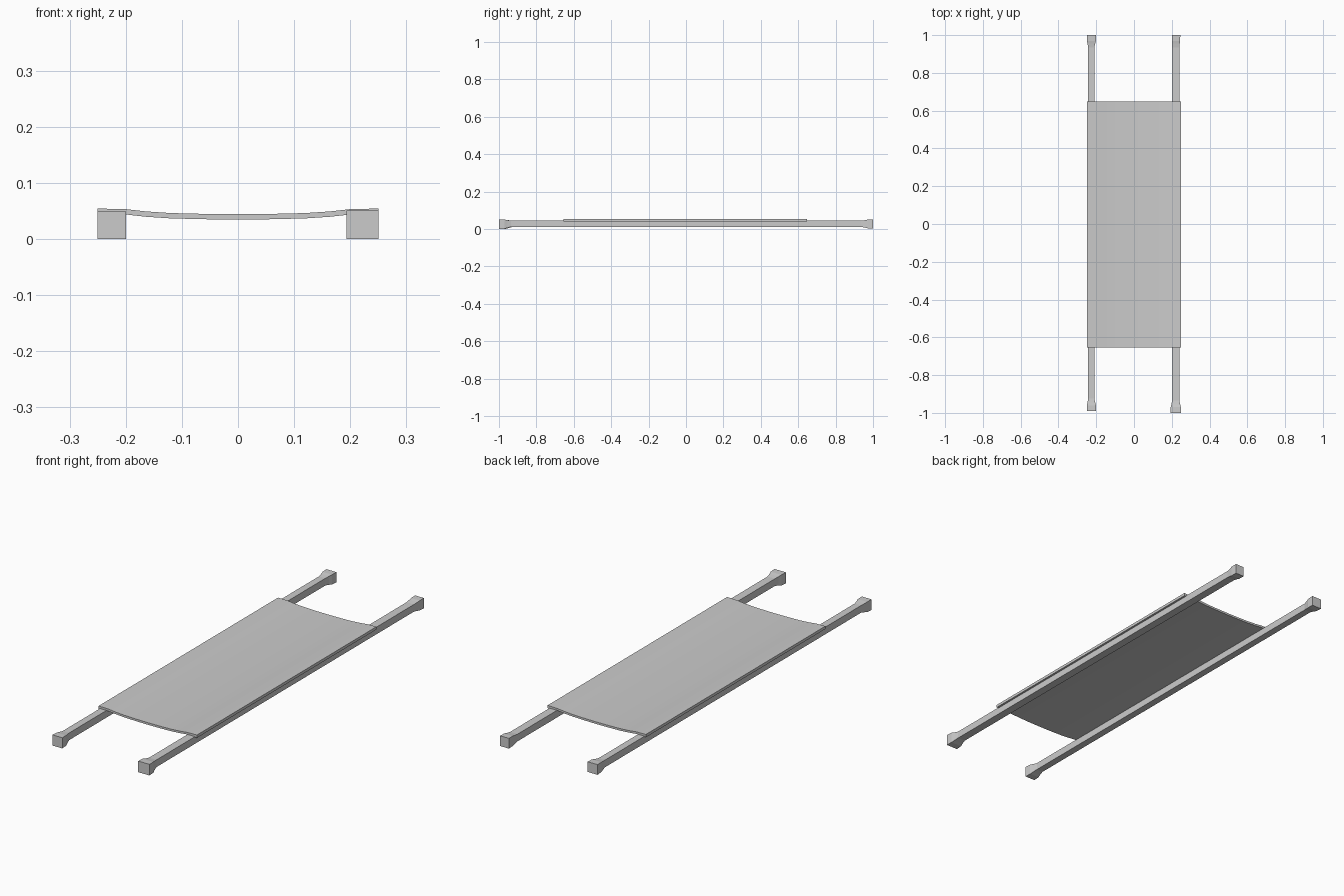
import bpy, bmesh

if "Cube" in bpy.data.objects:
    bpy.data.objects.remove(bpy.data.objects["Cube"])


def loft(name, sections):
    """Join a run of equal-sized point rings into a closed solid."""
    bm = bmesh.new()
    rings = [[bm.verts.new(p) for p in ring] for ring in sections]
    n = len(rings[0])
    for a, b in zip(rings, rings[1:]):
        for i in range(n):
            j = (i + 1) % n
            bm.faces.new((a[i], a[j], b[j], b[i]))
    bm.faces.new(rings[0])
    bm.faces.new(rings[-1])
    bmesh.ops.recalc_face_normals(bm, faces=bm.faces)
    mesh = bpy.data.meshes.new(name)
    bm.to_mesh(mesh)
    bm.free()
    obj = bpy.data.objects.new(name, mesh)
    bpy.context.collection.objects.link(obj)
    return obj


def rect(y, x0, x1, z0, z1):
    return [(x0, y, z0), (x1, y, z0), (x1, y, z1), (x0, y, z1)]


def pole(name, front, shaft, back, y_front, y_back):
    """Square carrying pole with flared hand grips at both ends."""
    def mix(a, b, t):
        return [u + (v - u) * t for u, v in zip(a, b)]
    grip = [(0, 1), (0.03, 0.9), (0.045, 0.45), (0.065, 0)]
    rings = [rect(y_front + d, *mix(shaft, front, t)) for d, t in grip]
    rings += [rect(y_back - d, *mix(shaft, back, t)) for d, t in reversed(grip)]
    return loft(name, rings)


# Carrying poles (x0, x1, z0, z1 at each end and along the shaft)
pole("left_pole", (-0.25, -0.20, 0, 0.049), (-0.243, -0.21, 0.011, 0.044),
     (-0.25, -0.20, 0.003, 0.05), -0.99, 1.0)
pole("right_pole", (0.193, 0.25, 0, 0.051), (0.202, 0.24, 0.011, 0.044),
     (0.20, 0.245, 0.003, 0.05), -1.0, 1.0)

# Sagging canvas: half profile of the top surface, mirrored across x
half = [(0.25, 0.054), (0.20, 0.053), (0.165, 0.049), (0.12, 0.046),
        (0.06, 0.0445)]
top = [(-x, z) for x, z in half] + [(0, 0.044)] + half[::-1]
bottom = [(x, z - (0.013 if abs(x) > 0.22 else 0.0095)) for x, z in reversed(top)]
canvas = loft("canvas", [[(x, y, z) for x, z in top + bottom]
                         for y in (-0.655, 0.648)])

# Smooth the gentle sag while keeping the cloth edges crisp
bpy.ops.object.select_all(action='DESELECT')
canvas.select_set(True)
bpy.context.view_layer.objects.active = canvas
bpy.ops.object.shade_smooth_by_angle(angle=0.5)
